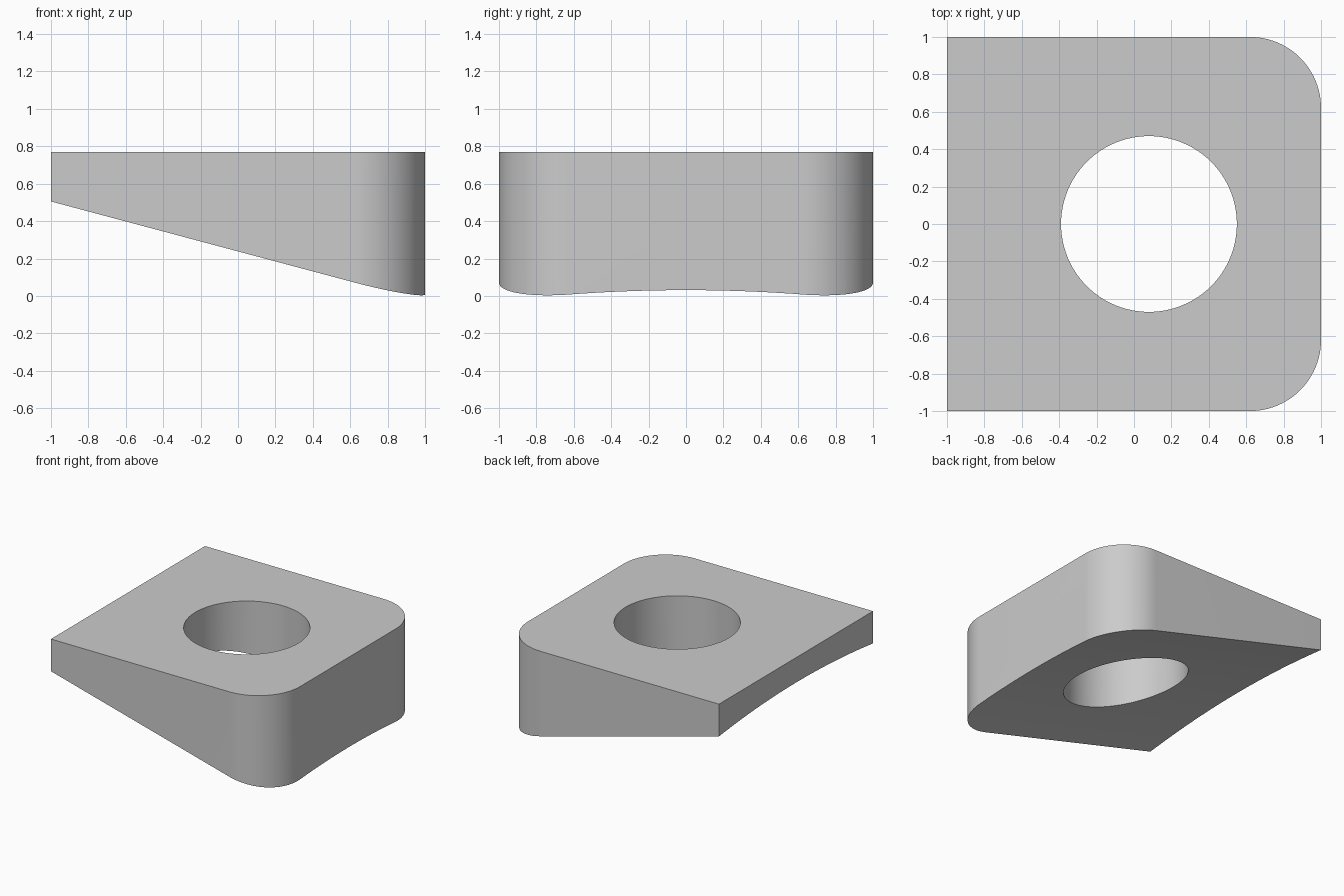
import bpy, bmesh
from math import sin, cos, pi, radians

if "Cube" in bpy.data.objects:
    bpy.data.objects.remove(bpy.data.objects["Cube"])

TOP, SLOPE, CORNER = 0.77, 0.267, 0.38
HOLE_X, HOLE_R = 0.08, 0.47
EDGE_Z, ARCH = 0.238, 0.06   # underside height at mid length along the sides would be EDGE_Z - ARCH offset

grey = bpy.data.materials.new("plain_grey")
grey.use_nodes = True
grey.diffuse_color = (0.6, 0.6, 0.6, 1)
grey.node_tree.nodes["Principled BSDF"].inputs["Base Color"].default_value = grey.diffuse_color


def prism(name, points, offset):
    """Extrude a closed loop of points by an offset vector."""
    bm = bmesh.new()
    base = bm.faces.new([bm.verts.new(p) for p in points])
    out = bmesh.ops.extrude_face_region(bm, geom=[base])
    moved = [v for v in out["geom"] if isinstance(v, bmesh.types.BMVert)]
    bmesh.ops.translate(bm, verts=moved, vec=offset)
    bmesh.ops.recalc_face_normals(bm, faces=bm.faces)
    mesh = bpy.data.meshes.new(name)
    bm.to_mesh(mesh)
    bm.free()
    obj = bpy.data.objects.new(name, mesh)
    mesh.materials.append(grey)
    bpy.context.collection.objects.link(obj)
    return obj


def arc(cx, cy, r, start, end, steps):
    angles = [start + (end - start) * i / steps for i in range(steps + 1)]
    return [(cx + r * cos(a), cy + r * sin(a)) for a in angles]


# Plate outline with two rounded corners on the left end
c = 1 - CORNER
outline = [(-1, 1), (-1, -1)]
outline += arc(c, -c, CORNER, -pi / 2, 0, 24) + arc(c, c, CORNER, 0, pi / 2, 24)
wedge = prism("wedge_washer", [(x, y, -0.2) for x, y in outline], (0, 0, TOP + 0.2))

# Round through hole
ring = arc(HOLE_X, 0, HOLE_R, 0, 2 * pi, 96)[:-1]
hole = prism("hole_cutter", [(x, y, -1) for x, y in ring], (0, 0, 3))

# Sloping, gently arched underside
REACH = 1.2
steps = 48
ys = [REACH * (2 * i / steps - 1) for i in range(steps + 1)]
profile = [(-REACH, y, EDGE_Z + SLOPE * REACH + ARCH * (1 - y * y)) for y in ys]
profile += [(-REACH, REACH, -1), (-REACH, -REACH, -1)]
underside = prism("underside_cutter", profile, (2 * REACH, 0, -2 * REACH * SLOPE))

# Cut the hole and underside
for cutter in (underside, hole):
    mod = wedge.modifiers.new(cutter.name, "BOOLEAN")
    mod.operation = "DIFFERENCE"
    mod.solver = "EXACT"
    mod.object = cutter

bpy.ops.object.select_all(action="DESELECT")
wedge.select_set(True)
bpy.context.view_layer.objects.active = wedge
for name in [m.name for m in wedge.modifiers]:
    bpy.ops.object.modifier_apply(modifier=name)
for cutter in (underside, hole):
    bpy.data.objects.remove(cutter)
bpy.ops.object.shade_smooth_by_angle(angle=radians(30))
